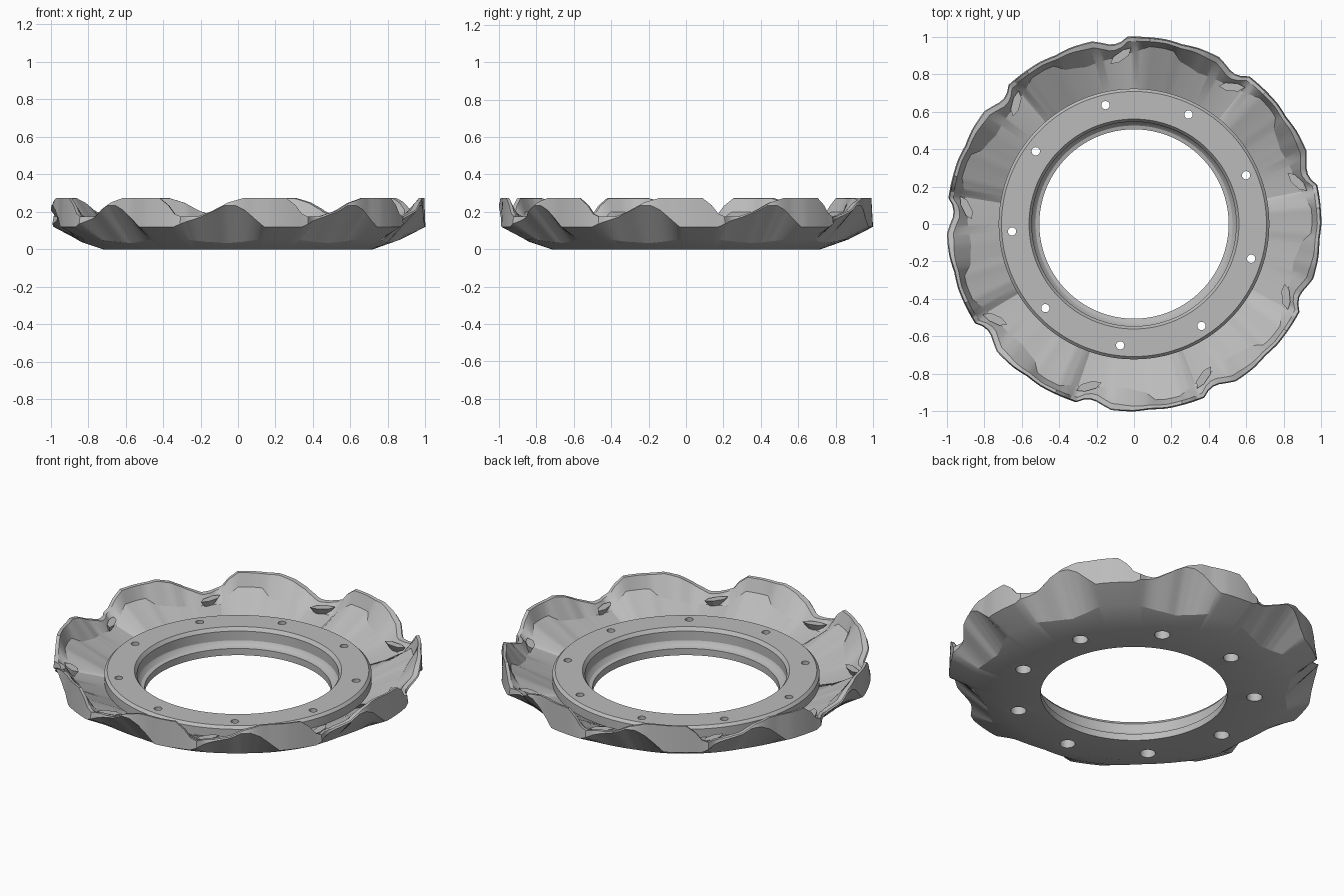
import bpy, bmesh, math
from mathutils import Matrix

old = bpy.data.objects.get("Cube")
if old:
    bpy.data.objects.remove(old, do_unlink=True)

BLADES = 9
PERIOD = 360 / BLADES

steel = bpy.data.materials.new("plain grey")
steel.use_nodes = True
GREY = (0.5, 0.5, 0.5, 1)
steel.diffuse_color = GREY
steel.node_tree.nodes["Principled BSDF"].inputs["Base Color"].default_value = GREY


def make_object(name, bm, material=steel):
    bmesh.ops.recalc_face_normals(bm, faces=bm.faces)
    mesh = bpy.data.meshes.new(name)
    bm.to_mesh(mesh)
    bm.free()
    obj = bpy.data.objects.new(name, mesh)
    bpy.context.collection.objects.link(obj)
    if material:
        mesh.materials.append(material)
    return obj


def curve(keys, angle):
    """Piecewise linear value within one blade period."""
    a = angle % PERIOD
    for (a0, v0), (a1, v1) in zip(keys, keys[1:]):
        if a <= a1:
            return v0 + (v1 - v0) * (a - a0) / (a1 - a0)
    return keys[-1][1]


# One blade described by angle: rim, lip, outer ridge, scoop start, inner crease
RIM_Z = [(0, .275), (5, .275), (8, .235), (10, .19), (12, .175), (17, .175),
         (22, .205), (27, .25), (32, .275), (40, .275)]
RIM_R = [(0, 1), (12, 1), (14, .975), (16, .965), (18, .968), (23, 1),
         (30, 1), (35, .993), (40, 1)]
LIP = [(0, .022), (10, .025), (18, .035), (25, .035), (32, .025), (40, .022)]
RIDGE_Z = [(0, .12), (10, .12), (14, .15), (18, .172), (22, .2), (26, .235),
           (29, .235), (32, .21), (38, .12), (40, .12)]
SCOOP_R = [(0, .87), (10, .87), (18, .84), (26, .82), (32, .84), (38, .87), (40, .87)]
CREASE_Z = [(0, .2), (5, .2), (9, .15), (11, .115), (18, .125), (27, .145),
            (34, .165), (37, .2), (40, .2)]
CREASE_R = [(0, .95), (5, .95), (9, .92), (18, .89), (27, .875), (34, .9),
            (37, .945), (40, .95)]

# Stepped bore and raised flange, shared by every angle
HUB = [(.505, 0), (.505, .04), (.525, .045), (.54, .06), (.545, .07),
       (.545, .125), (.56, .145), (.707, .145), (.722, .13), (.722, .08)]


def section(angle):
    zr, r = curve(RIM_Z, angle), curve(RIM_R, angle)
    scoop = curve(SCOOP_R, angle)
    d = scoop - .72
    return HUB + [(curve(CREASE_R, angle), curve(CREASE_Z, angle)),
                  (r - curve(LIP, angle), zr - .003), (r - .006, zr),
                  (r, curve(RIDGE_Z, angle)),
                  (scoop, .27 * d + .57 * d * d), (.72, 0)]


# Bladed ring: sweep the changing section around the axis
bm = bmesh.new()
STEPS = 360
rings = []
for i in range(STEPS):
    deg = i * 360 / STEPS
    c, s = math.cos(math.radians(deg)), math.sin(math.radians(deg))
    rings.append([bm.verts.new((r * c, r * s, z)) for r, z in section(deg)])
for i in range(STEPS):
    a, b = rings[i], rings[(i + 1) % STEPS]
    for j in range(len(a)):
        k = (j + 1) % len(a)
        bm.faces.new((a[j], b[j], b[k], a[k]))
ring = make_object("bladed_ring", bm)


# Bolt holes with wider counterbores underneath
def bolt_cutter(name, radius, z0, z1):
    bm = bmesh.new()
    for i in range(BLADES):
        a = math.radians(23.5 + i * PERIOD)
        place = Matrix.Translation((.652 * math.cos(a), .652 * math.sin(a), (z0 + z1) / 2))
        bmesh.ops.create_cone(bm, cap_ends=True, segments=24, radius1=radius,
                              radius2=radius, depth=z1 - z0, matrix=place)
    cutter = make_object(name, bm, None)
    cutter.hide_render = True
    mod = ring.modifiers.new(name, "BOOLEAN")
    mod.operation = "DIFFERENCE"
    mod.solver = "EXACT"
    mod.object = cutter
    return cutter


cutters = [bolt_cutter("bolt_hole_cutter", .022, -.1, .3),
           bolt_cutter("counterbore_cutter", .042, -.1, .06)]
bpy.context.view_layer.update()
graph = bpy.context.evaluated_depsgraph_get()
cut_mesh = bpy.data.meshes.new_from_object(ring.evaluated_get(graph))
ring.modifiers.clear()
ring.data = cut_mesh
for cutter in cutters:
    bpy.data.objects.remove(cutter, do_unlink=True)

# Small leaf-shaped lugs, tapering down into the wall inside each notch
bm = bmesh.new()
LEAF = [(-.07, 0), (-.03, -.022), (.035, -.024), (.07, 0), (.03, .018), (-.035, .02)]
for i in range(BLADES):
    turn = (Matrix.Rotation(math.radians(14.5 + i * PERIOD - 90), 4, "Z")
            @ Matrix.Translation((0, .9, 0)) @ Matrix.Rotation(math.radians(33), 4, "Z"))
    low = [bm.verts.new((x * .5, y * .4 + .008, .118)) for x, y in LEAF]
    high = [bm.verts.new((x, y, .16)) for x, y in LEAF]
    bm.faces.new(low[::-1])
    bm.faces.new(high)
    for j in range(len(LEAF)):
        k = (j + 1) % len(LEAF)
        bm.faces.new((low[j], low[k], high[k], high[j]))
    bmesh.ops.transform(bm, matrix=turn, verts=low + high)
make_object("notch_lugs", bm)

# Smooth surfaces with sharp creases
bpy.ops.object.select_all(action="DESELECT")
ring.select_set(True)
bpy.context.view_layer.objects.active = ring
bpy.ops.object.shade_smooth_by_angle(angle=math.radians(25))
